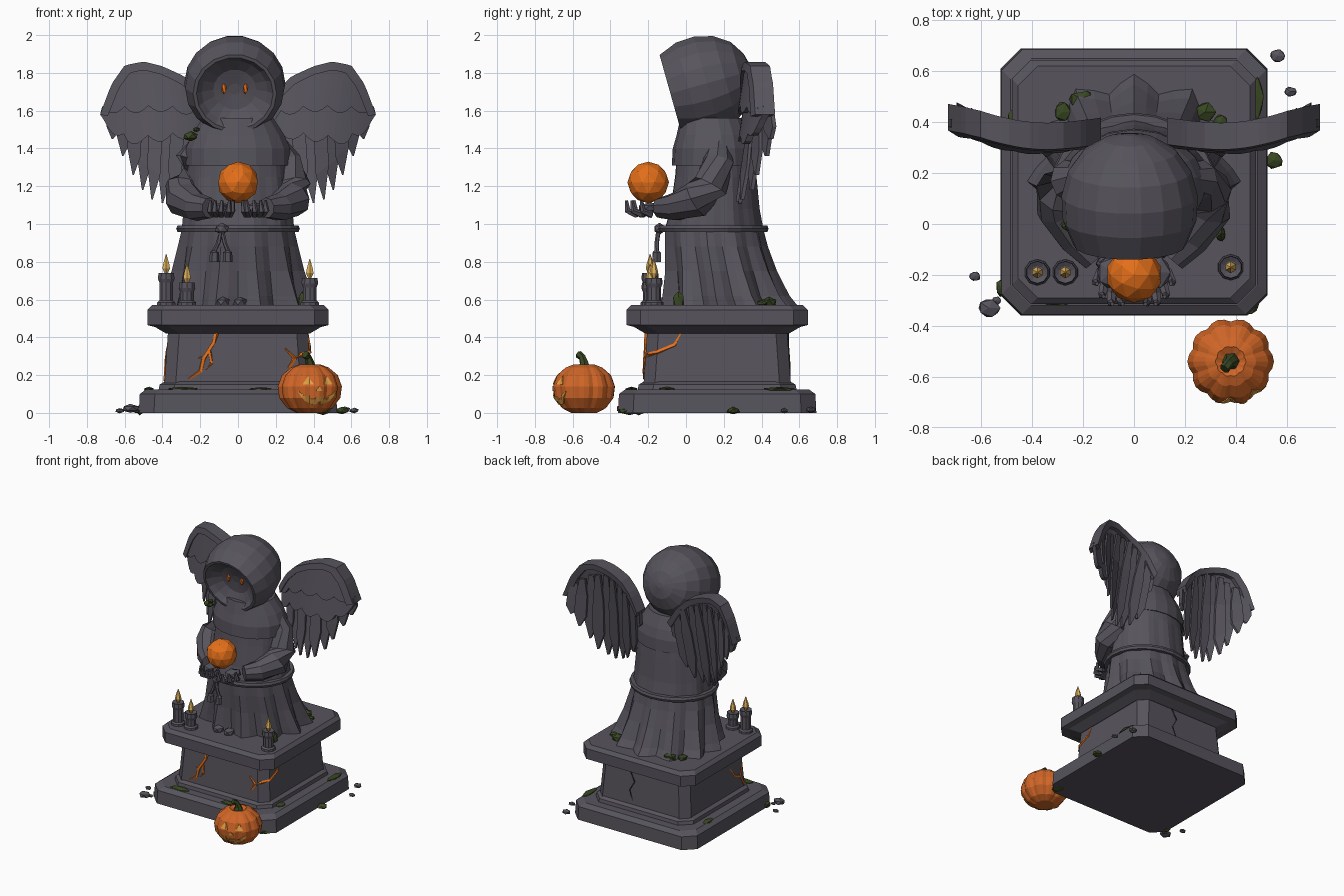
import bpy, bmesh, math, random
from mathutils import Vector

if "Cube" in bpy.data.objects:
    bpy.data.objects.remove(bpy.data.objects["Cube"])
random.seed(4)
PI = math.pi

def material(name, rgb):
    m = bpy.data.materials.new(name)
    m.diffuse_color = (*rgb, 1)
    m.use_nodes = True
    m.node_tree.nodes["Principled BSDF"].inputs["Base Color"].default_value = m.diffuse_color
    return m

STONE = material("grey stone", (0.095, 0.088, 0.108))
GLOW = material("glowing orange", (0.78, 0.16, 0.01))
PUMP = material("pumpkin orange", (0.62, 0.13, 0.02))
FLAME = material("flame yellow", (0.75, 0.45, 0.11))
FACE = material("lantern amber", (0.8, 0.36, 0.06))
MOSS = material("moss green", (0.04, 0.062, 0.016))
DARK = material("dark crack", (0.02, 0.02, 0.024))

def mesh(name, verts, faces, mat):
    me = bpy.data.meshes.new(name)
    me.from_pydata([tuple(v) for v in verts], [], faces)
    bm = bmesh.new(); bm.from_mesh(me)
    bmesh.ops.recalc_face_normals(bm, faces=bm.faces)
    bm.to_mesh(me); bm.free()
    me.materials.append(mat)
    ob = bpy.data.objects.new(name, me)
    bpy.context.collection.objects.link(ob)
    return ob

def loft(name, rings, mat):
    n, m = len(rings[0]), len(rings)
    faces = [(i*n+j, i*n+(j+1) % n, (i+1)*n+(j+1) % n, (i+1)*n+j) for i in range(m-1) for j in range(n)]
    faces += [tuple(range(n)), tuple(range((m-1)*n, m*n))]
    return mesh(name, [v for r in rings for v in r], faces, mat)

def ellipse(cx, cy, z, rx, ry, n, folds=0, amp=0):
    out = []
    for k in range(n):
        a = 2*PI*k/n
        f = 1 + amp*math.cos(folds*a)
        out.append((cx + rx*f*math.sin(a), cy + ry*f*math.cos(a), z))
    return out

def tube(name, path, radii, mat, n=6):
    path = [Vector(p) for p in path]
    rings = []
    for i, p in enumerate(path):
        t = (path[min(i+1, len(path)-1)] - path[max(i-1, 0)]).normalized()
        a = t.cross(Vector((0.31, 0.2, 0.93))).normalized()
        b = t.cross(a)
        rings.append([p + radii[i]*(a*math.cos(2*PI*k/n) + b*math.sin(2*PI*k/n)) for k in range(n)])
    return loft(name, rings, mat)

def blob(name, c, s, mat, sub=1, jit=0.0):
    bm = bmesh.new()
    bmesh.ops.create_icosphere(bm, subdivisions=sub, radius=1)
    vs = [Vector([v.co[i]*s[i]*(1 + random.uniform(-jit, jit)) + c[i] for i in range(3)]) for v in bm.verts]
    fs = [[v.index for v in f.verts] for f in bm.faces]
    bm.free()
    return mesh(name, vs, fs, mat)

def resample(P, n):
    out = []
    for k in range(n):
        t = k/(n-1)*(len(P)-1)
        i = min(int(t), len(P)-2)
        out.append(Vector(P[i]).lerp(Vector(P[i+1]), t-i))
    return out

def plate(name, P, Q, place, o0, o1, mat):
    # thick curved plate between two edge curves, with a cross-section at each sample
    rings = [[place(*p, o0), place(*q, o0), place(*q, o1), place(*p, o1)] for p, q in zip(P, Q)]
    return loft(name, rings, mat)

# pedestal
CY = 0.165
def octagon(h, c, z):
    return [(x, y+CY, z) for x, y in ((h, c-h), (h, h-c), (h-c, h), (c-h, h), (-h, h-c), (-h, c-h), (c-h, -h), (h-c, -h))]
loft("plinth", [octagon(h, .08, z) for h, z in ((.525, 0), (.52, .1), (.485, .125), (.42, .125), (.415, .15), (.39, .165))], STONE)
loft("column", [octagon(.39, .06, .15), octagon(.37, .06, .44)], STONE)
loft("top_slab", [octagon(h, .075, z) for h, z in ((.38, .42), (.44, .455), (.48, .465), (.48, .545), (.455, .57))], STONE)

# cracks on the column
def crack(name, pts, mat, r=.009):
    tube(name, pts, [r]*(len(pts)-1) + [r*.4], mat, 4)
F = CY - .378
crack("front_crack", [(-.11, F+.005, .43), (-.13, F, .37), (-.18, F-.003, .29), (-.2, F-.006, .22), (-.26, F-.01, .18)], GLOW, .012)
crack("front_crack_branch", [(-.15, F, .33), (-.14, F-.004, .26), (-.17, F-.006, .23)], GLOW)
crack("front_crack_twig", [(-.17, F, .3), (-.21, F, .29)], GLOW)
crack("corner_crack", [(.27, F-.006, .24), (.3, F-.003, .29), (.34, F+.015, .31), (.378, F+.06, .32), (.376, .02-.08, .36), (.37, -.03, .42)], GLOW, .011)
crack("corner_crack_branch", [(.3, F-.003, .29), (.25, F, .34)], GLOW)
crack("left_crack", [(-.388, -.16, .17), (-.382, -.12, .25), (-.38, -.05, .28), (-.375, .0, .35)], GLOW)
crack("left_crack_branch", [(-.382, -.12, .25), (-.378, -.15, .34)], GLOW)
crack("back_crack", [(.1, .54, .42), (.06, .543, .34), (.1, .548, .27), (.07, .552, .19)], DARK, .005)

# robe with folds
loft("robe", [ellipse(0, cy, z, rx, ry, 44, 11, a) for cy, z, rx, ry, a in (
    (.22, .57, .385, .335, .1), (.205, .62, .37, .315, .09), (.18, .75, .335, .285, .06), (.155, .88, .31, .268, .04),
    (.145, .97, .295, .26, .02), (.15, 1.08, .285, .235, .02), (.155, 1.25, .27, .215, .015),
    (.155, 1.4, .255, .2, 0), (.15, 1.52, .19, .16, 0))], STONE)
loft("shoulder_mantle", [ellipse(0, cy, z, rx, ry, 18) for cy, z, rx, ry in (
    (.15, 1.32, .25, .19), (.15, 1.31, .28, .225), (.15, 1.4, .28, .22), (.15, 1.47, .25, .2), (.14, 1.56, .19, .17))], STONE)
for x in (-.08, .01):
    blob("foot", (x, -.12, .585), (.04, .05, .03), STONE)

# rope belt, knot and tassels
N = 24
belt = [ellipse(0, .145, .975+dz, .305+dr, .27+dr, N) for dr, dz in ((-.02, -.018), (.015, -.018), (.022, 0), (.015, .018), (-.02, .018))]
loft("rope_belt", belt, STONE)
blob("belt_knot", (-.085, -.14, .975), (.04, .03, .032), STONE)
for x, z in ((-.125, .8), (-.055, .8)):
    tube("tassel", [(-.085, -.145, .97), ((x-.085)/2, -.155, .9), (x, -.155, z+.06), (x, -.155, z+.05), (x, -.155, z)],
         [.012, .012, .012, .024, .026], STONE)

# hood: turned about a forward axis tilted down, with a hollow face opening
C, ax = Vector((-.017, .11, 1.745)), Vector((0, -.963, -.27))
up = Vector((0, -.27, .963))
def hood_at(s, x, u):
    return C + ax*s + up*u + Vector((x*1.03, 0, 0))
prof = ((-.25, .02), (-.23, .1), (-.18, .18), (-.1, .235), (0, .26), (.1, .255), (.2, .215),
        (.2, .197), (.165, .17), (.125, .11), (.112, .03))
loft("hood", [[hood_at(s, r*math.cos(2*PI*k/18), r*math.sin(2*PI*k/18)) for k in range(18)] for s, r in prof], STONE)
for x in (-.055, .055):
    blob("eye", hood_at(.125, x, .005), (.014, .012, .03), GLOW)

# orb and arms
blob("orb", (0, -.2, 1.22), (.11, .11, .11), GLOW, 2)
for s in (-1, 1):
    tube("sleeve", [(s*x, y, z) for x, y, z in ((.2, .17, 1.42), (.25, .17, 1.33), (.29, .13, 1.2), (.285, .06, 1.13), (.22, -.06, 1.09), (.15, -.14, 1.085))],
         [.06, .085, .095, .1, .075, .055], STONE, 9)
    blob("palm", (s*.09, -.19, 1.085), (.06, .07, .03), STONE)
    for dx, dy in ((.05, -.3), (.09, -.3), (.125, -.27), (.15, -.22), (.03, -.26)):
        tube("finger", [(s*.08, -.19, 1.075), (s*(dx*.8+.016), dy+.03, 1.05), (s*dx, dy-.01, 1.07), (s*(dx-.005), dy-.015, 1.125)],
             [.016, .019, .017, .008], STONE, 5)

# wings: two scalloped covert layers, rim, long feathers
arch = ((.13, 1.58), (.2, 1.7), (.28, 1.78), (.4, 1.835), (.5, 1.86), (.6, 1.84), (.67, 1.74), (.73, 1.58))
inner = ((.15, 1.54), (.22, 1.66), (.3, 1.74), (.4, 1.79), (.5, 1.815), (.57, 1.8), (.63, 1.72), (.69, 1.57))
low1 = ((.14, 1.56), (.25, 1.61), (.41, 1.63), (.57, 1.62), (.72, 1.62))
low2 = ((.14, 1.46), (.25, 1.49), (.41, 1.475), (.58, 1.46), (.71, 1.55))
tips = ((.23, 1.22), (.29, 1.15), (.345, 1.12), (.4, 1.11), (.455, 1.13), (.505, 1.18), (.555, 1.26), (.61, 1.36), (.665, 1.45))
def scallop(Q, d, n=26):
    return [Vector((q.x, q.y - d*abs(math.sin(PI*5*k/(n-1))))) for k, q in enumerate(resample(Q, n))]
for s in (-1, 1):
    def wing(x, z, o):
        return (s*x, .29 + .9*(x-.38)**2 + .15*(z-1.5) + o, z)
    def feather(x, z, o):
        return (s*x, wing(x, z, o)[1] + max(0, 1.7-z)*max(0, x-.42)*.9, z)
    A = resample(arch, 26)
    plate("wing_upper_coverts", A, scallop(low1, .035), wing, -.03, 0, STONE)
    plate("wing_lower_coverts", A, scallop(low2, .04), wing, -.005, .03, STONE)
    plate("wing_rim", A, resample(inner, 26), wing, -.045, .06, STONE)
    for i, (tx, tz) in enumerate(tips):
        t = i/8
        b = Vector((.19+.46*t, 1.58 + .24*math.sin(PI*(.15+.65*t)) - .04))
        tip = Vector((tx, tz)); d = tip - b
        n = Vector((-d.y, d.x)).normalized()*.036
        L = [b-n*.5, b+d*.35-n, b+d*.8-n, tip-n*.1]
        R = [b+n*.5, b+d*.35+n, b+d*.72+n, tip+n*.1]
        o = .03 + .014*(i % 2)
        plate("feather", L, R, feather, o, o+.02, STONE)

# candles
for x, y, top in ((-.38, -.19, .74), (-.27, -.19, .69), (.38, -.17, .715)):
    loft("candle", [ellipse(x, y, z, r, r, 10) for z, r in ((.565, .052), (.585, .05), (.595, .038), (top-.05, .038),
         (top-.03, .046), (top, .043), (top-.01, .025))], STONE)
    loft("flame", [ellipse(x, y, top+z, r, r, 6) for z, r in ((-.005, .008), (.025, .023), (.05, .018), (.1, .002))], FLAME)

# carved pumpkin
PX, PY, TURN = .38, -.54, .3
pp = ((0, .07), (.025, .12), (.08, .162), (.14, .17), (.2, .148), (.24, .1), (.255, .06), (.235, .02))
def pr(a, z):
    for (z0, r0), (z1, r1) in zip(pp, pp[1:]):
        if z <= z1:
            break
    return (r0 + (r1-r0)*(z-z0)/(z1-z0))*(.92 + .08*abs(math.sin(5*a)))
loft("pumpkin", [[(PX + r*f*math.sin(a), PY - r*f*math.cos(a), z) for k in range(40) for a in (2*PI*k/40,)
     for f in (.92 + .08*abs(math.sin(5*a)),)] for z, r in pp], PUMP)
tube("pumpkin_stem", [(PX, PY, .23), (PX, PY, .265), (PX-.01, PY-.01, .295), (PX-.025, PY-.03, .31)], [.04, .024, .019, .021], MOSS)
def carve(u, z, o):
    a = u/.165 + TURN
    r = pr(a, z) + o
    return (PX + r*math.sin(a), PY - r*math.cos(a), z)
def carved(name, P, Q, n):
    plate(name, resample(P, n), resample(Q, n), carve, -.003, .005, FACE)
for s in (-1, 1):
    carved("pumpkin_eye", ((s*.03, .155), (s*.06, .195), (s*.085, .155)), ((s*.03, .15), (s*.06, .15), (s*.085, .15)), 7)
carved("pumpkin_nose", ((-.016, .118), (0, .142), (.016, .118)), ((-.016, .115), (0, .115), (.016, .115)), 5)
carved("pumpkin_mouth", ((-.11, .115), (-.075, .088), (-.05, .095), (-.045, .07), (-.02, .07), (-.015, .088), (.03, .088), (.035, .07), (.06, .072), (.065, .09), (.11, .115)),
       ((-.11, .11), (-.08, .065), (-.05, .05), (-.03, .045), (-.01, .045), (0, .06), (.015, .06), (.02, .043), (.05, .048), (.08, .065), (.11, .11)), 31)

# moss patches
for x, y, z, a, b, h in ((-.2, .49, .585, .055, .035, .03), (-.28, .44, .58, .035, .04, .02), (.28, .44, .585, .045, .04, .03), (.34, .4, .58, .03, .03, .015),
                         (.34, -.04, .59, .025, .03, .06), (.55, .25, .012, .04, .035, .02), (.48, .5, .125, .03, .09, .012), (-.3, -.29, .125, .09, .035, .012),
                         (.12, -.29, .125, .07, .03, .012), (.43, -.1, .125, .04, .05, .012), (-.52, -.25, .015, .025, .04, .03), (-.25, .0, 1.465, .04, .03, .025),
                         (-.22, -.02, 1.5, .02, .02, .015), (.45, -.3, .01, .05, .07, .02), (-.47, .4, .125, .03, .06, .012)):
    blob("moss", (x, y, z), (a, b, h), MOSS, 1, .15)

# loose stones
for x, y, r in ((-.625, -.205, .025), (-.57, -.33, .045), (.565, .66, .034), (.615, .52, .025), (-.54, -.3, .02)):
    blob("loose_stone", (x, y, r*.5), (r, r*.85, r*.55), STONE, 1, .15)
